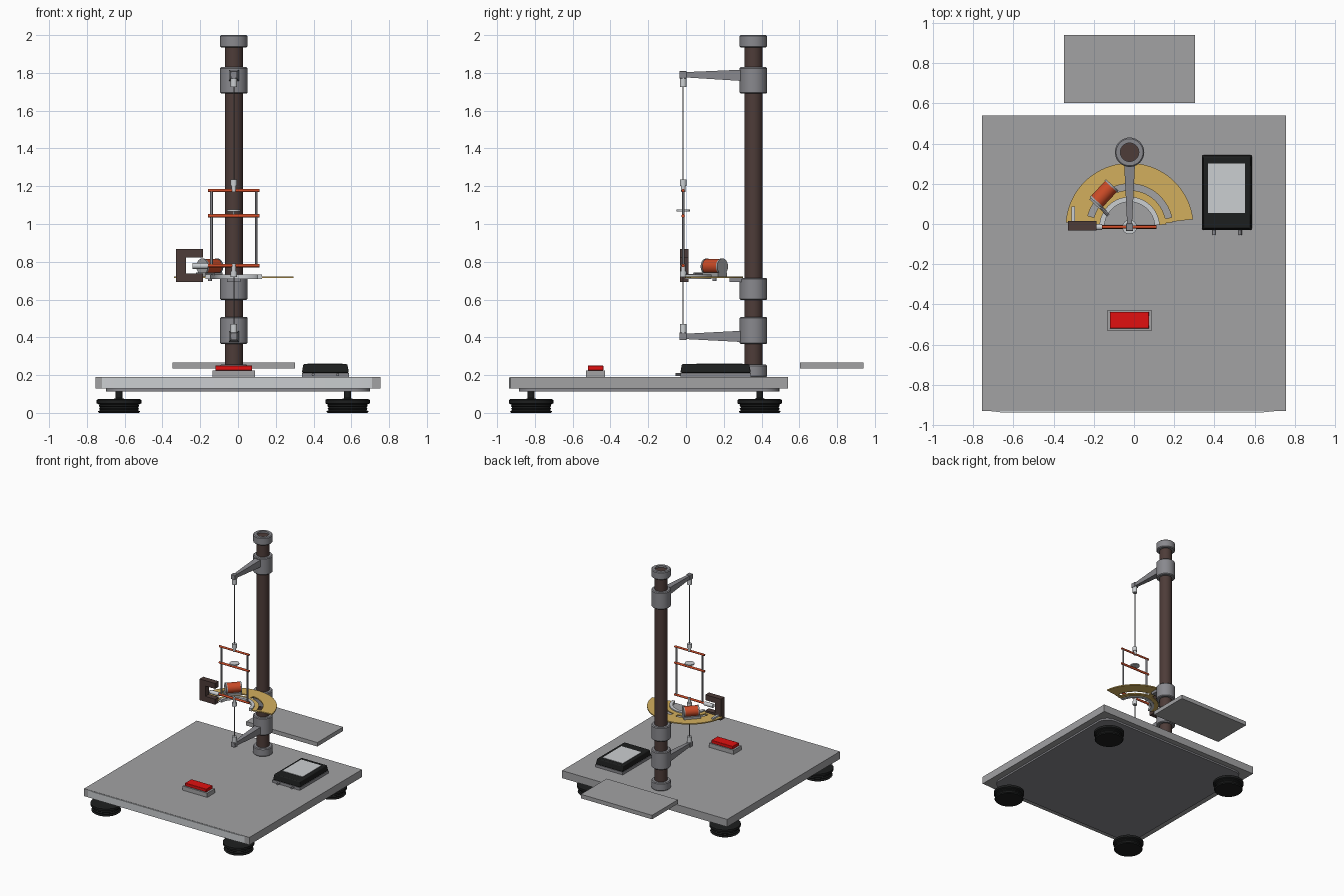
import bpy, bmesh
from math import sin, cos, pi, radians
from mathutils import Vector

if "Cube" in bpy.data.objects:
    bpy.data.objects.remove(bpy.data.objects["Cube"])

CX, CY = -0.022, -0.015      # torsion wire axis
PX, PY = -0.022, 0.357       # column axis


def mat(name, *rgb):
    m = bpy.data.materials.new(name)
    m.diffuse_color = (*rgb, 1)
    m.use_nodes = True
    m.node_tree.nodes["Principled BSDF"].inputs["Base Color"].default_value = m.diffuse_color
    return m


BROWN = mat("brown", 0.075, 0.045, 0.04)
COPPER = mat("copper", 0.6, 0.07, 0.02)
BRASS = mat("brass", 0.65, 0.43, 0.11)
BLACK = mat("black", 0.012, 0.013, 0.013)
RED = mat("red", 0.75, 0.005, 0.005)
LIGHT = mat("light_metal", 0.6, 0.62, 0.64)
GREY = mat("grey", 0.36, 0.36, 0.37)
STEEL = mat("steel", 0.25, 0.25, 0.27)


def make(name, verts, faces, m=None):
    me = bpy.data.meshes.new(name)
    me.from_pydata(verts, [], faces)
    bm = bmesh.new()
    bm.from_mesh(me)
    bmesh.ops.recalc_face_normals(bm, faces=bm.faces)
    bm.to_mesh(me)
    bm.free()
    ob = bpy.data.objects.new(name, me)
    bpy.context.collection.objects.link(ob)
    if m:
        me.materials.append(m)
    return ob


def prism(name, bottom, top, m=None):
    n = len(bottom)
    faces = [list(range(n)), list(range(n, 2 * n))]
    faces += [(i, (i + 1) % n, (i + 1) % n + n, i + n) for i in range(n)]
    return make(name, bottom + top, faces, m)


def rect(x0, x1, y0, y1, z):
    return [(x0, y0, z), (x1, y0, z), (x1, y1, z), (x0, y1, z)]


def box(name, x0, x1, y0, y1, z0, z1, m=None, bevel=0, inset=0):
    top = rect(x0 + inset, x1 - inset, y0 + inset, y1 - inset, z1)
    ob = prism(name, rect(x0, x1, y0, y1, z0), top, m)
    if bevel:
        b = ob.modifiers.new("bevel", "BEVEL")
        b.width, b.segments = bevel, 2
    return ob


def rod(name, p, q, r, m=None, n=20):
    p, q = Vector(p), Vector(q)
    rot = (q - p).to_track_quat('Z', 'Y')
    ring = [rot @ Vector((r * cos(2 * pi * i / n), r * sin(2 * pi * i / n), 0)) for i in range(n)]
    return prism(name, [v + p for v in ring], [v + q for v in ring], m)


def lathe(name, x, y, profile, m=None, n=40, closed=True):
    # closed: profile loops round as a ring; otherwise its ends are capped
    k = len(profile)
    verts = [(x + r * cos(2 * pi * i / n), y + r * sin(2 * pi * i / n), z)
             for i in range(n) for r, z in profile]
    faces = [(i * k + j, (i + 1) % n * k + j, (i + 1) % n * k + (j + 1) % k, i * k + (j + 1) % k)
             for i in range(n) for j in range(k if closed else k - 1)]
    if not closed:
        faces += [[i * k + j for i in range(n)] for j in (0, k - 1)]
    return make(name, verts, faces, m)


def arc(name, r0, r1, a0, a1, z0, z1, m=None, n=40):
    ang = [radians(a0 + (a1 - a0) * i / n) for i in range(n + 1)]
    verts, faces = [], []
    for a in ang:
        verts += [(CX + r * cos(a), CY + r * sin(a), z) for r, z in ((r0, z0), (r1, z0), (r1, z1), (r0, z1))]
    for i in range(n):
        faces += [(4 * i + j, 4 * i + (j + 1) % 4, 4 * i + 4 + (j + 1) % 4, 4 * i + 4 + j) for j in range(4)]
    faces += [(0, 1, 2, 3), tuple(4 * n + j for j in range(4))]
    return make(name, verts, faces, m)


# base: slab, front panel, rounded bottom cover
box("base_plate", -0.755, 0.755, -0.93, 0.54, 0.128, 0.19, GREY)
prism("front_panel", rect(-0.72, 0.71, -0.93, -0.92, 0.13)[:2] + [(0.64, -0.937, 0.13), (-0.66, -0.937, 0.13)],
      rect(-0.72, 0.71, -0.93, -0.92, 0.188)[:2] + [(0.64, -0.937, 0.188), (-0.66, -0.937, 0.188)], LIGHT)
cover = []
for sx, sy, a in ((1, 1, 0), (-1, 1, 90), (-1, -1, 180), (1, -1, 270)):
    for t in range(0, 91, 15):
        b = radians(a + t)
        cover.append((sx * 0.61 + 0.09 * cos(b), -0.195 + sy * 0.6 + 0.09 * sin(b)))
prism("bottom_cover", [(x, y, 0.114) for x, y in cover], [(x, y, 0.13) for x, y in cover], STEEL)

# ribbed levelling feet
foot = [(0.105, 0), (0.112, 0.008), (0.1, 0.014), (0.106, 0.022), (0.1, 0.03), (0.106, 0.036),
        (0.104, 0.044), (0.118, 0.05), (0.118, 0.068), (0.11, 0.073), (0.03, 0.073), (0.018, 0.078), (0.018, 0.12)]
for x in (-0.63, 0.58):
    for y in (-0.82, 0.39):
        lathe("foot", x, y, foot, BLACK, 32, False)

# column and its collars
rod("column", (PX, PY, 0.19), (PX, PY, 1.985), 0.048, BROWN, 40)
for name, z0, z1 in (("base_collar", 0.19, 0.255), ("lower_collar", 0.365, 0.508), ("scale_collar", 0.598, 0.714),
                     ("upper_collar", 1.69, 1.83), ("top_collar", 1.935, 2.0)):
    c = 0.006
    lathe(name, PX, PY, [(0.046, z0), (0.073 - c, z0), (0.073, z0 + c), (0.073, z1 - c), (0.073 - c, z1), (0.046, z1)], STEEL)

# tapered arms with end blocks and wire clamps
for name, za, zt, d in (("upper", 1.787, 1.79, -1), ("lower", 0.405, 0.405, 1)):
    root = [(PX + x, 0.30, za + z) for x, z in ((-0.027, -0.03), (0.027, -0.03), (0.027, 0.03), (-0.027, 0.03))]
    tip = [(CX + x, -0.005, zt + z) for x, z in ((-0.012, -0.014), (0.012, -0.014), (0.012, 0.014), (-0.012, 0.014))]
    prism(name + "_arm", root, tip, STEEL)
    box(name + "_arm_end", CX - 0.018, CX + 0.018, CY - 0.02, CY + 0.018, zt - 0.02, zt + 0.02, STEEL, 0.003)
    rod(name + "_wire_clamp", (CX, CY, zt + d * 0.018), (CX, CY, zt + d * 0.065), 0.018, LIGHT)
rod("upper_wire", (CX, CY, 1.22), (CX, CY, 1.73), 0.003, STEEL, 8)
rod("lower_wire", (CX, CY, 0.46), (CX, CY, 0.74), 0.003, STEEL, 8)

# swinging frame
for name, z, r in (("top_bar", 1.177, 0.008), ("middle_bar", 1.043, 0.009), ("bottom_bar", 0.78, 0.009)):
    rod(name, (-0.16, CY, z), (0.113, CY, z), r, COPPER)
for x in (-0.14, 0.096):
    rod("frame_upright", (x, CY, 0.775), (x, CY, 1.18), 0.007, STEEL, 12)
rod("frame_upper_clamp", (CX, CY, 1.17), (CX, CY, 1.215), 0.012, LIGHT)
rod("frame_upper_nut", (CX, CY, 1.2), (CX, CY, 1.235), 0.018, LIGHT)
rod("frame_lower_clamp", (CX, CY, 0.73), (CX, CY, 0.79), 0.012, LIGHT)
rod("frame_lower_nut", (CX, CY, 0.72), (CX, CY, 0.75), 0.018, LIGHT)
rod("balance_disc", (CX, CY, 1.066), (CX, CY, 1.076), 0.036, LIGHT, 32)
rod("disc_stem", (CX, CY, 1.045), (CX, CY, 1.07), 0.005, LIGHT)

# brass half-ring scale with a curved slot
Z0, Z1 = 0.714, 0.723
arc("scale_outer", 0.215, 0.318, 7, 176, Z0, Z1, BRASS)
arc("scale_inner", 0.15, 0.183, 4, 176, Z0, Z1, BRASS)
arc("scale_right_end", 0.183, 0.215, 6, 13, Z0, Z1, BRASS, 4)
arc("scale_middle_bridge", 0.183, 0.215, 84, 96, Z0, Z1, BRASS, 4)
arc("scale_left_end", 0.183, 0.215, 165, 176, Z0, Z1, BRASS, 4)
arc("inner_arc", 0.125, 0.15, 4, 176, 0.71, 0.732, LIGHT)
box("scale_bracket", CX - 0.035, CX + 0.035, 0.23, 0.31, 0.692, 0.714, STEEL)

# C-shaped magnet and its fittings
c_shape = [(-0.328, 0.693), (-0.186, 0.693), (-0.186, 0.738), (-0.275, 0.738),
           (-0.275, 0.823), (-0.186, 0.823), (-0.186, 0.868), (-0.328, 0.868)]
prism("c_magnet", [(x, -0.033, z) for x, z in c_shape], [(x, 0.014, z) for x, z in c_shape], BROWN)
rod("trigger_sensor", (-0.24, CY, 0.778), (-0.16, CY, 0.778), 0.016, LIGHT)
box("magnet_clip", -0.312, -0.293, 0.01, 0.088, 0.72, 0.735, LIGHT)

# drive coil lying along the slot
K = Vector((-0.149, 0.15, 0.775))
D = Vector((0.68, 0.733, 0))
S = Vector((0.733, -0.68, 0))
rod("coil", K - D * 0.05, K + D * 0.05, 0.04, COPPER, 32)
for s in (-1, 1):
    rod("coil_flange", K + D * s * 0.05, K + D * s * 0.06, 0.042, GREY, 32)
foot_pts = [K + D * a + S * b for a, b in ((-0.07, -0.035), (0.06, -0.035), (0.06, 0.035), (-0.07, 0.035))]
prism("coil_base", [(p.x, p.y, 0.722) for p in foot_pts], [(p.x, p.y, 0.742) for p in foot_pts], GREY)
rod("coil_bolt", (K.x, K.y, 0.698), (K.x, K.y, 0.73), 0.011, STEEL)
rod("coil_pointer", (-0.175, 0.095, 0.735), (-0.128, 0.043, 0.735), 0.008, STEEL, 12)

# display unit
box("display_base", 0.338, 0.587, -0.03, 0.343, 0.19, 0.212, STEEL)
box("display_body", 0.338, 0.587, -0.03, 0.343, 0.212, 0.258, BLACK, 0.006, 0.008)
box("display_screen", 0.368, 0.552, 0.055, 0.3, 0.25, 0.261, LIGHT)
for x in (0.398, 0.528):
    rod("display_socket", (x, -0.02, 0.202), (x, -0.055, 0.202), 0.008, STEEL, 12)

# push button and loose slab behind
box("button_base", -0.134, 0.09, -0.53, -0.43, 0.19, 0.225, GREY)
box("button", -0.12, 0.075, -0.52, -0.437, 0.225, 0.25, RED, 0.003)
box("rear_shelf", -0.348, 0.303, 0.603, 0.94, 0.235, 0.268, GREY)

# smooth shading with sharp edges kept
bpy.ops.object.select_all(action='SELECT')
bpy.context.view_layer.objects.active = bpy.data.objects["column"]
bpy.ops.object.shade_smooth_by_angle(angle=radians(30))
